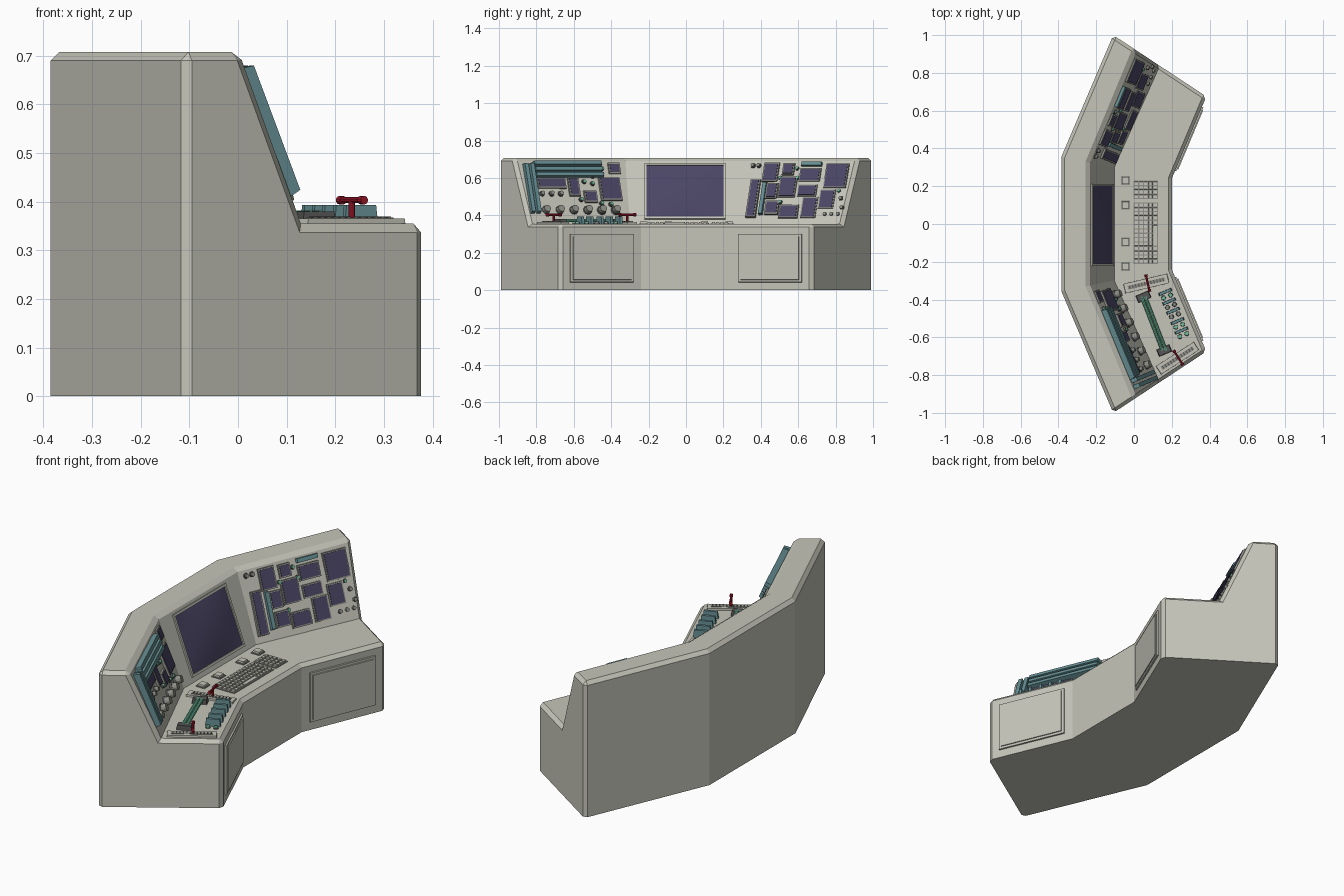
import bpy, bmesh, math
from mathutils import Matrix, Vector

if "Cube" in bpy.data.objects:
    bpy.data.objects.remove(bpy.data.objects["Cube"])


def material(name, r, g, b):
    m = bpy.data.materials.new(name)
    m.use_nodes = True
    m.diffuse_color = (r, g, b, 1)
    m.node_tree.nodes["Principled BSDF"].inputs["Base Color"].default_value = (r, g, b, 1)
    return m


GREY, TEAL, PURPLE, RED, GREEN, DARK, MID = range(7)
PALETTE = [
    material("warm light grey", 0.56, 0.56, 0.49),
    material("dusty teal", 0.13, 0.27, 0.29),
    material("screen purple", 0.07, 0.06, 0.13),
    material("lever red", 0.36, 0.01, 0.025),
    material("button green", 0.16, 0.52, 0.34),
    material("dark grey", 0.09, 0.09, 0.09),
    material("mid grey", 0.28, 0.28, 0.25),
]


class Part:
    """Collects simple solids into one named object."""

    def __init__(self, name):
        self.name, self.bm = name, bmesh.new()

    def paint(self, verts, mat):
        for f in {f for v in verts for f in v.link_faces}:
            f.material_index = mat

    def box(self, frame, w, h, d, mat, taper=1.0, base=-0.006):
        vs = bmesh.ops.create_cube(self.bm, size=1)["verts"]
        for v in vs:
            k = taper if v.co.z > 0 else 1
            v.co = Vector((v.co.x * w * k, v.co.y * h * k, d if v.co.z > 0 else base))
            v.co = frame @ v.co
        self.paint(vs, mat)

    def knob(self, frame, r, d, mat, taper=0.85, sides=12):
        vs = bmesh.ops.create_cone(self.bm, cap_ends=True, segments=sides, radius1=r,
                                   radius2=r * taper, depth=d + 0.006)["verts"]
        bmesh.ops.transform(self.bm, verts=vs, matrix=frame @ Matrix.Translation((0, 0, d / 2 - 0.003)))
        self.paint(vs, mat)

    def rod(self, a, b, r, mat):
        axis = b - a
        m = Matrix.Translation((a + b) / 2) @ axis.to_track_quat('Z', 'Y').to_matrix().to_4x4()
        vs = bmesh.ops.create_cone(self.bm, cap_ends=True, segments=10, radius1=r,
                                   radius2=r, depth=axis.length)["verts"]
        bmesh.ops.transform(self.bm, verts=vs, matrix=m)
        self.paint(vs, mat)

    def finish(self, smooth=False):
        bmesh.ops.recalc_face_normals(self.bm, faces=self.bm.faces)
        mesh = bpy.data.meshes.new(self.name)
        self.bm.to_mesh(mesh)
        self.bm.free()
        for m in PALETTE:
            mesh.materials.append(m)
        obj = bpy.data.objects.new(self.name, mesh)
        bpy.context.collection.objects.link(obj)
        for p in mesh.polygons:
            p.use_smooth = smooth
        return obj


# Plan corners: back and front of the centre section and of the wing end
B1, F1 = Vector((-0.385, 0.355)), Vector((0.20, 0.24))
B0, F0 = Vector((-0.11, 1.0)), Vector((0.383, 0.675))
TOP, DESK = 0.708, 0.355


def at(b, f, t, z, side=1):
    p = b.lerp(f, t)
    return Vector((p.x, p.y * side, z))


def ring(b, f, t_top, t_desk, side):
    section = [(0, 0), (0, TOP), (t_top, TOP), (t_desk, DESK), (1, DESK), (1, 0)]
    return [at(b, f, t, z, side) for t, z in section]


end, mid = (B0, F0, 0.24, 0.5), (B1, F1, 0.25, 0.48)
rings = [ring(*end, -1), ring(*mid, -1), ring(*mid, 1), ring(*end, 1)]

# Console body: lofted desk section with chamfered outer edges
body = Part("console_body")
bm = body.bm
loops = [[bm.verts.new(p) for p in r] for r in rings]
for a, b in zip(loops, loops[1:]):
    for i in range(6):
        j = (i + 1) % 6
        bm.faces.new((a[i], a[j], b[j], b[i]))
bm.faces.new(loops[0])
bm.faces.new(loops[3][::-1])
bmesh.ops.recalc_face_normals(bm, faces=bm.faces)
chamfer = set()
for loop in (loops[0], loops[3]):
    chamfer |= {bm.edges.get((loop[i], loop[i + 1])) for i in range(5)}
for a, b in zip(loops, loops[1:]):
    chamfer |= {bm.edges.get((a[i], b[i])) for i in (1, 2, 4)}
bmesh.ops.bevel(bm, geom=list(chamfer), offset=0.018, segments=1, affect='EDGES')
body.finish()


def frame_from(origin, u, n):
    u, n = u.normalized(), n.normalized()
    m = Matrix((u, n.cross(u), n)).transposed().to_4x4()
    m.translation = origin
    return m


def slope_frame(corners):
    """Returns a placer mapping front-elevation (y, z) onto a sloped panel."""
    t1, t2, d1, d2 = corners
    p0 = sum(corners, Vector()) / 4
    u = t2 - t1
    u = u if u.y > 0 else -u
    n = u.cross(t1 + t2 - d1 - d2)
    n = (n if n.x > 0 else -n).normalized()

    def place(y, z):
        x = p0.x - (n.y * (y - p0.y) + n.z * (z - p0.z)) / n.x
        return frame_from(Vector((x, y, z)), u, n)
    return place


right_wing = slope_frame([rings[1][2], rings[0][2], rings[1][3], rings[0][3]])
left_wing = slope_frame([rings[2][2], rings[3][2], rings[2][3], rings[3][3]])
centre = slope_frame([rings[1][2], rings[2][2], rings[1][3], rings[2][3]])


def screens(part, place, items):
    for y, z, w, h in items:
        w, h, f = w / 0.92, h * 1.08, place(y, z)
        part.box(f, w + 0.014, h + 0.014, 0.009, MID, 0.97)
        part.box(f, w - 0.002, h - 0.002, 0.012, PURPLE)


def knobs(part, place, spots, r, d, mat):
    for y, z in spots:
        part.knob(place(y, z), r + 0.004, 0.006, DARK)
        part.knob(place(y, z), r, d, mat)


# Left instrument panel
p = Part("left_instruments")
screens(p, left_wing, [
    (.805, .61, .11, .12), (.665, .615, .10, .06), (.55, .645, .05, .05), (.455, .63, .07, .09),
    (.36, .49, .04, .19), (.545, .55, .08, .10), (.46, .53, .05, .07), (.46, .44, .06, .06),
    (.55, .42, .09, .06), (.65, .53, .09, .05), (.66, .44, .07, .10), (.755, .485, .07, .09)])
p.box(left_wing(.675, .672), .12, .022, .016, TEAL, 0.95)
p.box(left_wing(.412, .49), .022, .19, .016, TEAL, 0.95)
knobs(p, left_wing, [(.36, .665), (.39, .665), (.83, .49), (.835, .44), (.745, .405),
                     (.78, .405), (.815, .405)], .011, .016, MID)
knobs(p, left_wing, [(.505, .60), (.595, .65), (.60, .60), (.82, .53), (.505, .47)], .009, .012, GREEN)
p.finish()

# Right instrument panel
p = Part("right_instruments")
screens(p, right_wing, [
    (-.72, .572, .14, .045), (-.60, .55, .045, .085), (-.405, .54, .10, .11),
    (-.385, .65, .05, .045), (-.51, .50, .055, .05)])
for i in range(3):
    p.box(right_wing(-.64 + i * .006, .672 - i * .03), .40, .021, .03, TEAL, 0.97)
for y in (-.843, -.812):
    p.box(right_wing(y, .54), .022, .29, .032, TEAL, 0.95)
knobs(p, right_wing, [(-.75 + i * .075, .428) for i in range(6)], .022, .03, MID)
knobs(p, right_wing, [(-.77, .515), (-.72, .515), (-.67, .515)], .013, .02, MID)
knobs(p, right_wing, [(-.545, .58), (-.50, .57), (-.45, .65), (-.45, .62), (-.56, .485),
                      (-.45, .465), (-.40, .46), (-.50, .61)], .010, .012, GREEN)
p.finish()

# Main screen with bezel and bulged glass
f = centre(-.005, .528)
W, H = .41, .295
p = Part("main_screen_bezel")
for s in (-1, 1):
    p.box(f @ Matrix.Translation((s * (W / 2 + .006), 0, 0)), .012, H + .024, .009, GREY)
    p.box(f @ Matrix.Translation((0, s * (H / 2 + .006), 0)), W, .012, .009, GREY)
p.finish()
p = Part("main_screen")
vs = bmesh.ops.create_grid(p.bm, x_segments=10, y_segments=10, size=1)["verts"]
for v in vs:
    a, b = v.co.x, v.co.y
    v.co = f @ Vector((a * W / 2, b * H / 2, .003 + .016 * (1 - a * a) * (1 - b * b)))
p.paint(vs, PURPLE)
p.finish(smooth=True)


def desk(x, y, angle=0.0):
    return Matrix.Translation((x, y, DESK)) @ Matrix.Rotation(angle, 4, 'Z')


# Keyboard, number pad and square desk buttons
p = Part("keyboard")
for y0, columns in ((-.21, 14), (.135, 4)):
    length = columns * .023
    p.box(desk(.0625, y0 + length / 2), .13, length + .006, .003, MID)
    for row in range(5):
        for c in range(columns):
            if row == 4 and 3 < c < 9:
                continue
            p.box(desk(.0125 + row * .025, y0 + (c + .5) * .023), .021, .019, .010, GREY, 0.85)
    if columns > 9:
        p.box(desk(.1125, y0 + 6.5 * .023), .021, .111, .010, GREY, 0.95)
p.finish()
p = Part("desk_buttons")
for y in (.23, .10, -.095, -.225):
    p.box(desk(-.045, y), .048, .048, .005, MID)
    p.box(desk(-.045, y), .040, .040, .014, GREY, 0.88)
p.finish()

# Slotted lever plates with red T levers
plates, levers = Part("lever_plates"), Part("levers")
for x, y, angle, slide in ((.065, -.315, .23, .008), (.23, -.71, .57, .005)):
    f = desk(x, y, angle)
    plates.box(f, .24, .052, .010, GREY, 0.98)
    plates.box(f, .20, .020, .012, MID)
    for i in range(12):
        plates.box(f @ Matrix.Translation((-.09 + i * .0165, 0, 0)), .006, .018, .014, DARK)
    levers.rod(f @ Vector((slide, 0, .008)), f @ Vector((slide, 0, .048)), .007, RED)
    levers.rod(f @ Vector((slide, -.045, .048)), f @ Vector((slide, .045, .048)), .006, RED)
    for s in (-1, 1):
        levers.rod(f @ Vector((slide, s * .034, .048)), f @ Vector((slide, s * .047, .048)), .009, RED)
plates.finish()
levers.finish()

# Green slider rail between two dark blocks
p = Part("slider_rail")
ANGLE = math.atan2(F0.x - F1.x, F0.y - F1.y)
start, stop = Vector((.05, -.385, DESK)), Vector((.16, -.67, DESK))
for c in (start, stop):
    p.box(desk(c.x, c.y, ANGLE), .075, .04, .025, DARK, 0.9)
for dx in (-.010, .010):
    off = Vector((dx, 0, .018))
    p.rod(start + off, stop + off, .009, GREEN)
p.finish()

# Teal fin switches and round buttons on the right desk
p = Part("desk_switches")
for i, along in enumerate((0, .05, .10, .155, .205)):
    c = Vector((.165, -.36)) + along * 1.08 * Vector((math.sin(ANGLE), -math.cos(ANGLE)))
    f = desk(c.x, c.y, ANGLE)
    p.box(f, .075, .016, .038, TEAL, 0.88)
    for dx in (-.02, .02):
        g = f @ Matrix.Translation((dx, -.026, 0))
        p.knob(g, .014, .005, DARK)
        p.knob(g, .011, .012, MID if i in (1, 2) else GREEN)
p.finish()

# Raised access panels on the wing fronts
for name, s in (("left", 1), ("right", -1)):
    a, b = at(B1, F1, 1, .172, s), at(B0, F0, 1, .172, s)
    u = (b - a) * s
    f = frame_from(a.lerp(b, .485), u, Vector((u.y, -u.x, 0)))
    p = Part(name + "_access_panel")
    p.box(f, .37, .26, .008, GREY, 0.99)
    p.box(f, .345, .235, .013, GREY, 0.985)
    p.finish()
